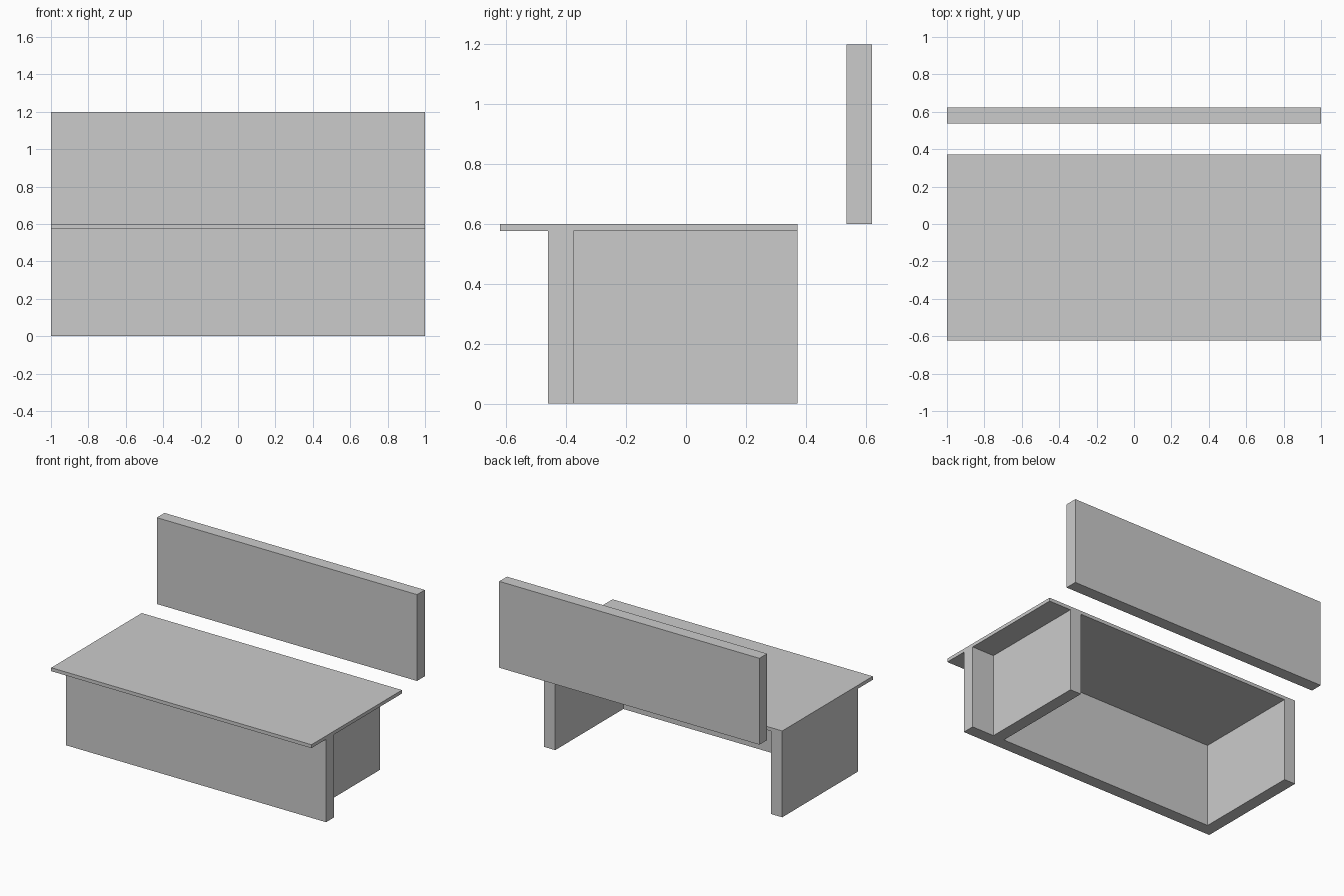
import bpy

if "Cube" in bpy.data.objects:
    bpy.data.objects.remove(bpy.data.objects["Cube"])


def panel(name, x, y, z):
    """Flat board spanning the given (min, max) ranges."""
    bpy.ops.mesh.primitive_cube_add(size=1)
    ob = bpy.context.object
    ob.name = name
    ob.data.name = name
    for v in ob.data.vertices:
        v.co = [r[1] if c > 0 else r[0] for c, r in zip(v.co, (x, y, z))]
    return ob


W = 1.0          # half width
T = 0.085        # board thickness
BACK = 0.622     # half depth
DESK_BACK = 0.372
FRONT = -0.461   # outer face of the front panel
UNDER = 0.576    # underside of the desktop

# Desktop and front panel
panel("desktop", (-W, W), (-BACK, DESK_BACK), (UNDER, 0.6))
panel("front_panel", (-W, W), (FRONT, FRONT + T), (0, UNDER))

# Side panels: left one flush, right one set in
for name, x in (("left_side_panel", -W), ("right_side_panel", 0.745)):
    panel(name, (x, x + T), (FRONT + T, DESK_BACK), (0, UNDER))

# Raised board floating behind the desk
panel("back_board", (-W, W), (BACK - T, BACK), (0.6, 1.2))
